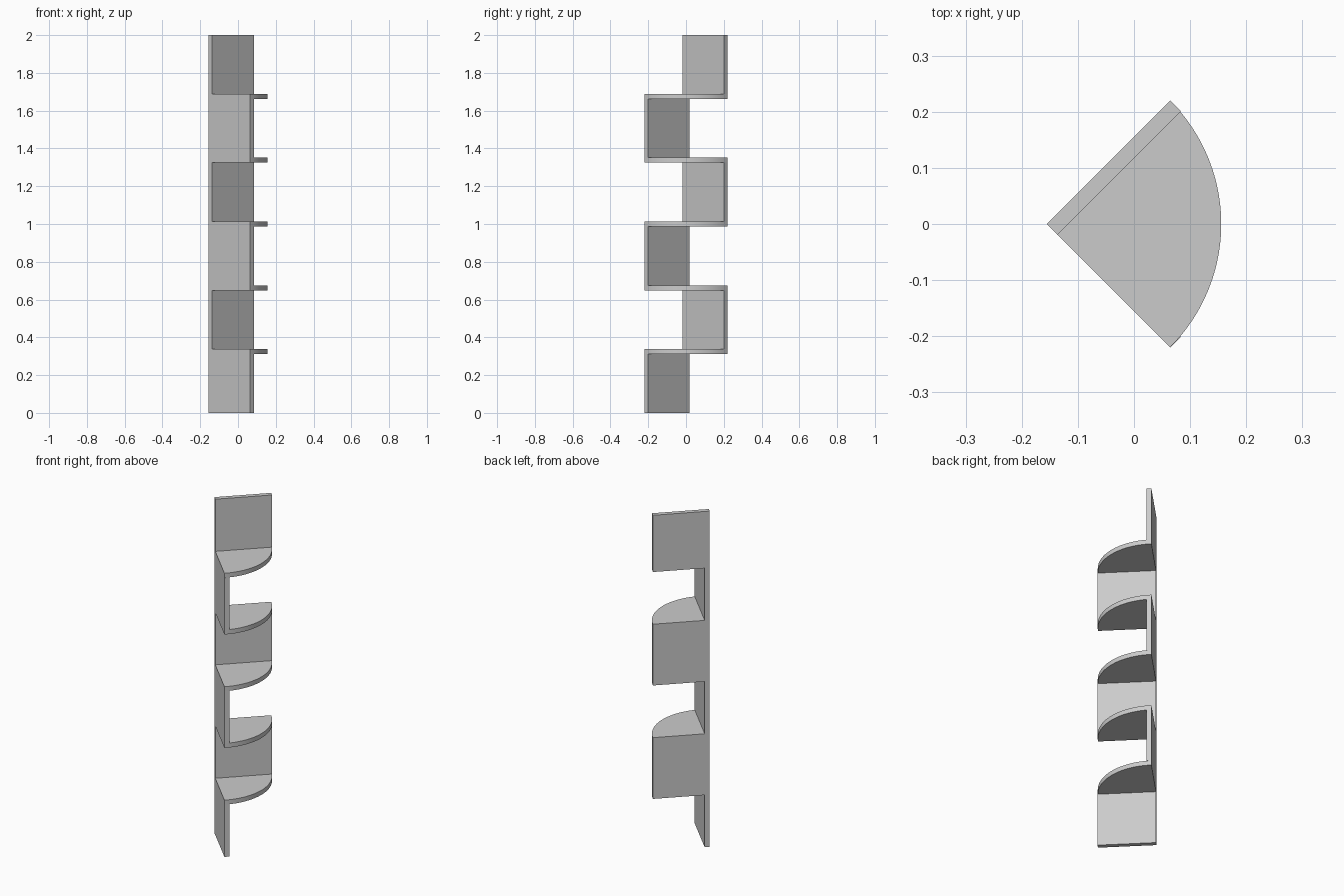
import bpy, bmesh, math

if "Cube" in bpy.data.objects:
    bpy.data.objects.remove(bpy.data.objects["Cube"])

R = 0.311              # shelf radius and panel length
T = 0.027              # board thickness
H = (2 - 5 * T) / 6    # panel height
CX = -R / 2            # wall corner


def board(name, outline, z, height):
    """Extrude a flat outline upwards into a board."""
    bm = bmesh.new()
    face = bm.faces.new([bm.verts.new((x, y, z)) for x, y in outline])
    ext = bmesh.ops.extrude_face_region(bm, geom=[face])
    top = [g for g in ext["geom"] if isinstance(g, bmesh.types.BMVert)]
    bmesh.ops.translate(bm, verts=top, vec=(0, 0, height))
    bmesh.ops.recalc_face_normals(bm, faces=bm.faces)
    mesh = bpy.data.meshes.new(name)
    bm.to_mesh(mesh)
    bm.free()
    obj = bpy.data.objects.new(name, mesh)
    bpy.context.collection.objects.link(obj)
    return obj


# Quarter-round shelf outline
ARC = 40
angles = [math.radians(-45 + 90 * i / ARC) for i in range(ARC + 1)]
shelf_outline = [(CX, 0)] + [(CX + R * math.cos(a), R * math.sin(a)) for a in angles]

# Wall panel outline: outer face flush with one straight shelf edge
c = math.sqrt(0.5)
panel_outline = [(CX + (u + v) * c, (u - v) * c)
                 for u, v in ((0, 0), (R, 0), (R, T), (0, T))]

# Panels alternate between the two walls, with a shelf on top of all but the last
for i in range(6):
    side = -1 if i % 2 == 0 else 1
    z = i * (H + T)
    board(f"wall_panel_{i + 1}", [(x, y * side) for x, y in panel_outline], z, H)
    if i < 5:
        shelf = board(f"corner_shelf_{i + 1}", shelf_outline, z + H, T)
        bpy.ops.object.select_all(action='DESELECT')
        shelf.select_set(True)
        bpy.context.view_layer.objects.active = shelf
        bpy.ops.object.shade_smooth_by_angle(angle=math.radians(30))
